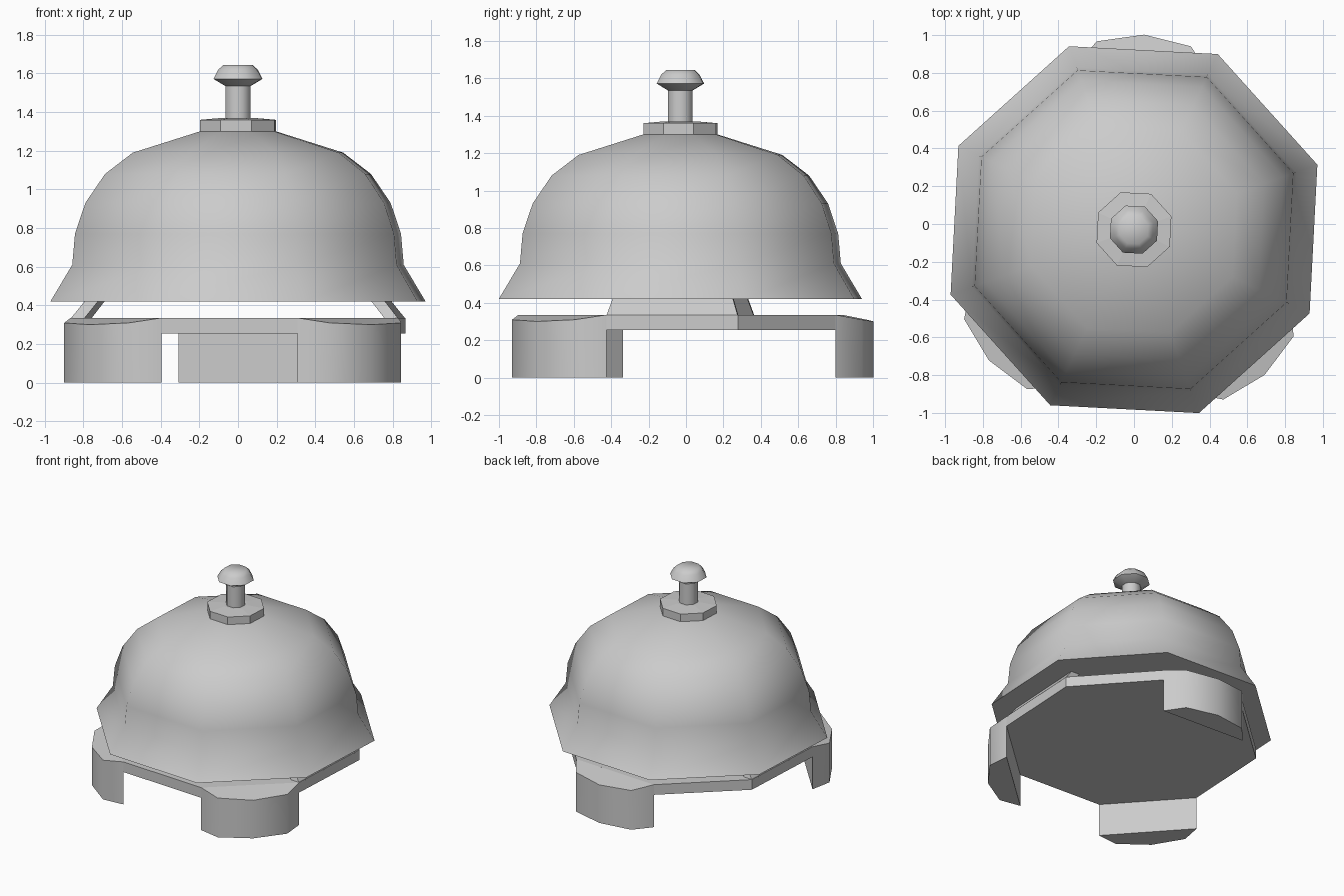
import bpy, bmesh, math
from mathutils import Vector

cube = bpy.data.objects.get("Cube")
if cube:
    bpy.data.objects.remove(cube, do_unlink=True)

CY = -0.03                    # y of the bell's axis
TURN = math.radians(19.5)     # direction of the first octagon corner
HALF = math.tan(math.pi / 8)  # half side length over apothem of an octagon

grey = bpy.data.materials.new("plain_grey")
grey.use_nodes = True
colour = (0.6, 0.6, 0.6, 1.0)
grey.diffuse_color = colour
grey.node_tree.nodes["Principled BSDF"].inputs["Base Color"].default_value = colour


def loft(name, rings, smooth=None):
    """Skin a stack of equal-length point rings and cap both ends."""
    bm = bmesh.new()
    loops = [[bm.verts.new(p) for p in ring] for ring in rings]
    n = len(loops[0])
    for a, b in zip(loops, loops[1:]):
        for i in range(n):
            j = (i + 1) % n
            bm.faces.new((a[i], a[j], b[j], b[i]))
    bm.faces.new(loops[0][::-1])
    bm.faces.new(loops[-1])
    bmesh.ops.recalc_face_normals(bm, faces=bm.faces[:])
    mesh = bpy.data.meshes.new(name)
    bm.to_mesh(mesh)
    bm.free()
    mesh.materials.append(grey)
    obj = bpy.data.objects.new(name, mesh)
    bpy.context.collection.objects.link(obj)
    if smooth:
        bpy.ops.object.select_all(action='DESELECT')
        obj.select_set(True)
        bpy.context.view_layer.objects.active = obj
        bpy.ops.object.shade_smooth_by_angle(angle=math.radians(smooth))
    return obj


def turned(name, profile, smooth=None):
    """Eight-sided turned part from (radius, height) pairs."""
    return loft(name, [[(r * math.cos(TURN + k * math.pi / 4),
                         CY + r * math.sin(TURN + k * math.pi / 4), z)
                        for k in range(8)] for r, z in profile], smooth)


def on_side(angle, t, n, z):
    """Point at distance n out and t along the octagon side facing angle."""
    a = math.radians(angle)
    return Vector((n * math.cos(a) - t * math.sin(a),
                   CY + n * math.sin(a) + t * math.cos(a), z))


# Bell dome with flared rim
turned("bell_dome", [(1.03, 0.42), (0.91, 0.61), (0.895, 0.77), (0.838, 0.93),
                     (0.73, 1.08), (0.578, 1.19), (0.21, 1.30)], 50)

# Collar, plunger and button on top
turned("top_collar", [(0.21, 1.29), (0.21, 1.36), (0.09, 1.37)])
turned("plunger_shaft", [(0.07, 1.35), (0.07, 1.55)], 50)
turned("plunger_button", [(0.07, 1.535), (0.135, 1.572), (0.108, 1.62),
                          (0.08, 1.645)], 50)

# Base plate
PLATE, APOTHEM, TOP = 0.92, 0.85, 0.335
turned("base_plate", [(PLATE, 0.255), (PLATE, TOP)])

# Three feet bulging out from the sides of the plate
outline = [(-0.352, APOTHEM), (0.352, APOTHEM), (0.25, 0.985),
           (0.0, 1.034), (-0.25, 0.985)]
for name, angle in (("back_foot", 87), ("front_right_foot", 222),
                    ("front_left_foot", 312)):
    bottom = [on_side(angle, t, n, 0.0) for t, n in outline]
    top = [on_side(angle, t, n, TOP - 0.19 * (n - APOTHEM)) for t, n in outline]
    loft(name, [bottom, top], 50)

# Two leaning supports carrying the bell
for name, angle in (("left_support", -3), ("right_support", 177)):
    rings = []
    for n, z in ((APOTHEM, TOP - 0.005), (0.775, 0.425)):
        t = n * HALF
        rings.append([on_side(angle, -t, n, z), on_side(angle, t, n, z),
                      on_side(angle, t, n - 0.07, z), on_side(angle, -t, n - 0.07, z)])
    loft(name, rings)
